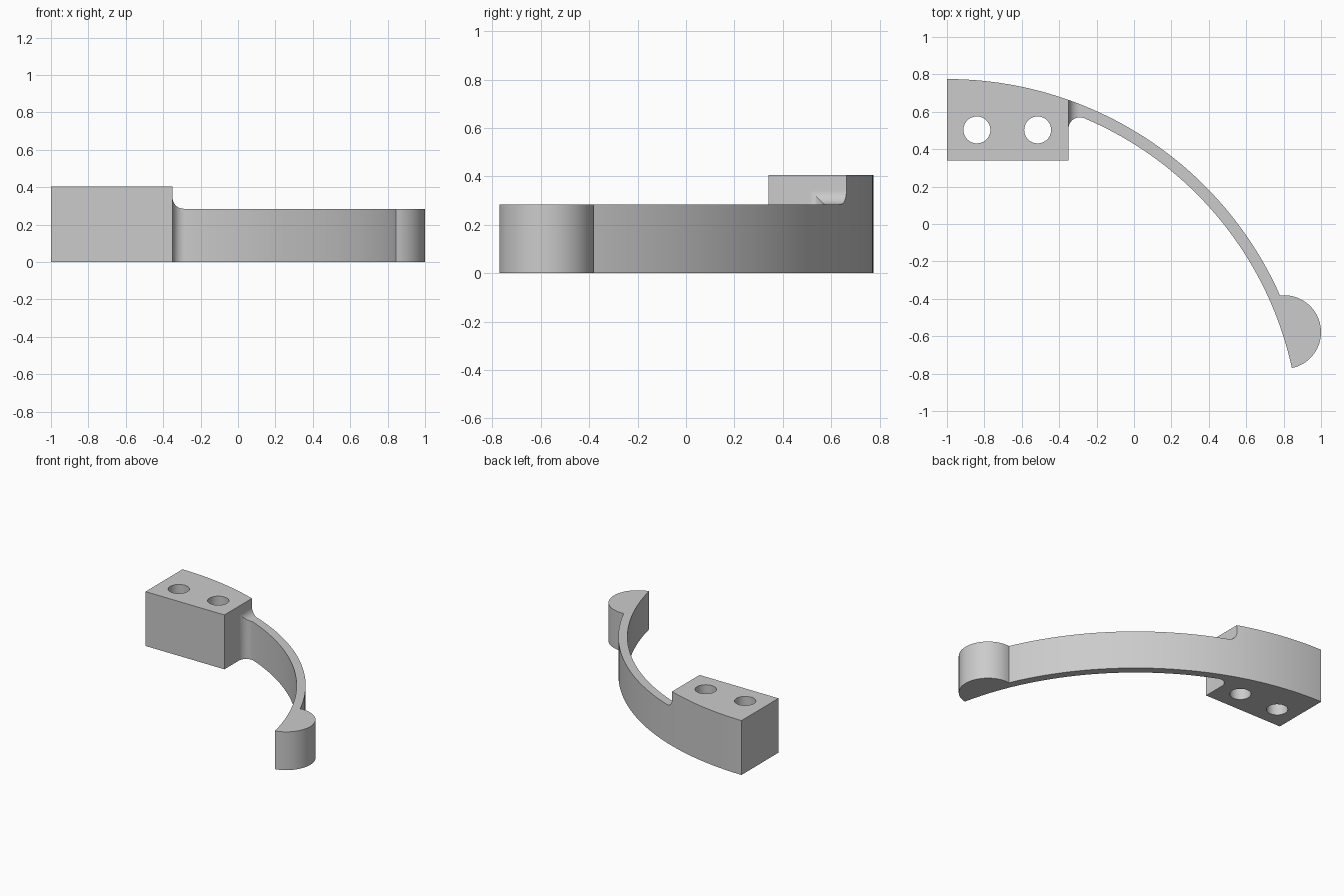
import bpy, bmesh
from math import sin, cos, pi, atan2, hypot, sqrt
from mathutils import Vector

if "Cube" in bpy.data.objects:
    bpy.data.objects.remove(bpy.data.objects["Cube"])

grey = bpy.data.materials.new("plain grey")
grey.use_nodes = True
colour = (0.6, 0.6, 0.6, 1)
grey.diffuse_color = colour
grey.node_tree.nodes["Principled BSDF"].inputs["Base Color"].default_value = colour


def arc(cx, cy, r, a0, a1, n):
    steps = [a0 + (a1 - a0) * i / n for i in range(n + 1)]
    return [(cx + r * cos(a), cy + r * sin(a)) for a in steps]


def prism(name, outline, place, depth):
    """Extrude a flat outline along a vector; place maps 2D points to 3D."""
    bm = bmesh.new()
    face = bm.faces.new([bm.verts.new(place(*p)) for p in outline])
    ext = bmesh.ops.extrude_face_region(bm, geom=[face])
    moved = [v for v in ext["geom"] if isinstance(v, bmesh.types.BMVert)]
    bmesh.ops.translate(bm, verts=moved, vec=Vector(depth))
    bmesh.ops.recalc_face_normals(bm, faces=bm.faces)
    mesh = bpy.data.meshes.new(name)
    bm.to_mesh(mesh)
    bm.free()
    mesh.materials.append(grey)
    obj = bpy.data.objects.new(name, mesh)
    bpy.context.collection.objects.link(obj)
    return obj


def cut(target, cutter):
    cutter.hide_render = True
    mod = target.modifiers.new("cut", "BOOLEAN")
    mod.operation, mod.solver, mod.object = "DIFFERENCE", "EXACT", cutter
    bpy.context.view_layer.objects.active = target
    bpy.ops.object.modifier_apply(modifier=mod.name)
    bpy.data.objects.remove(cutter)


# Main dimensions
CX, CY, R_OUT, R_IN = -1.0, -1.174, 1.949, 1.888
WALL, FRONT, BLOCK_TOP, ARM_TOP, FILLET = -0.35, 0.34, 0.405, 0.285, 0.06
KX, KY, KR = 0.803, -0.578, 0.197

# Plan of block, curved arm and rounded end knob
fx = WALL + FILLET
fy = CY + sqrt((R_IN - FILLET) ** 2 - (fx - CX) ** 2)
join = atan2(fy - CY, fx - CX)
tip = atan2(-0.77 - CY, 0.845 - CX)
neck = atan2(-0.382 - CY, 0.78 - CX)
outline = [(CX, FRONT), (WALL, FRONT)]
outline += arc(fx, fy, FILLET, pi, join, 10)
outline += arc(CX, CY, R_IN, join, tip, 40)[1:]
outline += arc(KX, KY, KR, atan2(-0.77 - KY, 0.845 - KX),
               atan2(-0.382 - KY, 0.78 - KX), 24)[1:]
outline += arc(CX, CY, R_OUT, neck, pi / 2, 48)[1:]
body = prism("curved_arm_bracket", outline, lambda x, y: (x, y, 0), (0, 0, BLOCK_TOP))

# Lower the arm and knob, leaving a rounded step beside the block
step = [(WALL, 0.6)] + arc(fx, ARM_TOP + FILLET, FILLET, pi, 1.5 * pi, 10)
step += [(1.2, ARM_TOP), (1.2, 0.6)]
cut(body, prism("step_cutter", step, lambda x, z: (x, -1, z), (0, 2, 0)))

# Two screw holes through the block
for hx in (-0.84, -0.515):
    ring = arc(hx, 0.503, 0.072, 0, 2 * pi, 40)[:-1]
    cut(body, prism("hole_cutter", ring, lambda x, y: (x, y, -0.1), (0, 0, 0.7)))

bpy.ops.object.select_all(action="DESELECT")
body.select_set(True)
bpy.context.view_layer.objects.active = body
bpy.ops.object.shade_smooth_by_angle(angle=0.5)
